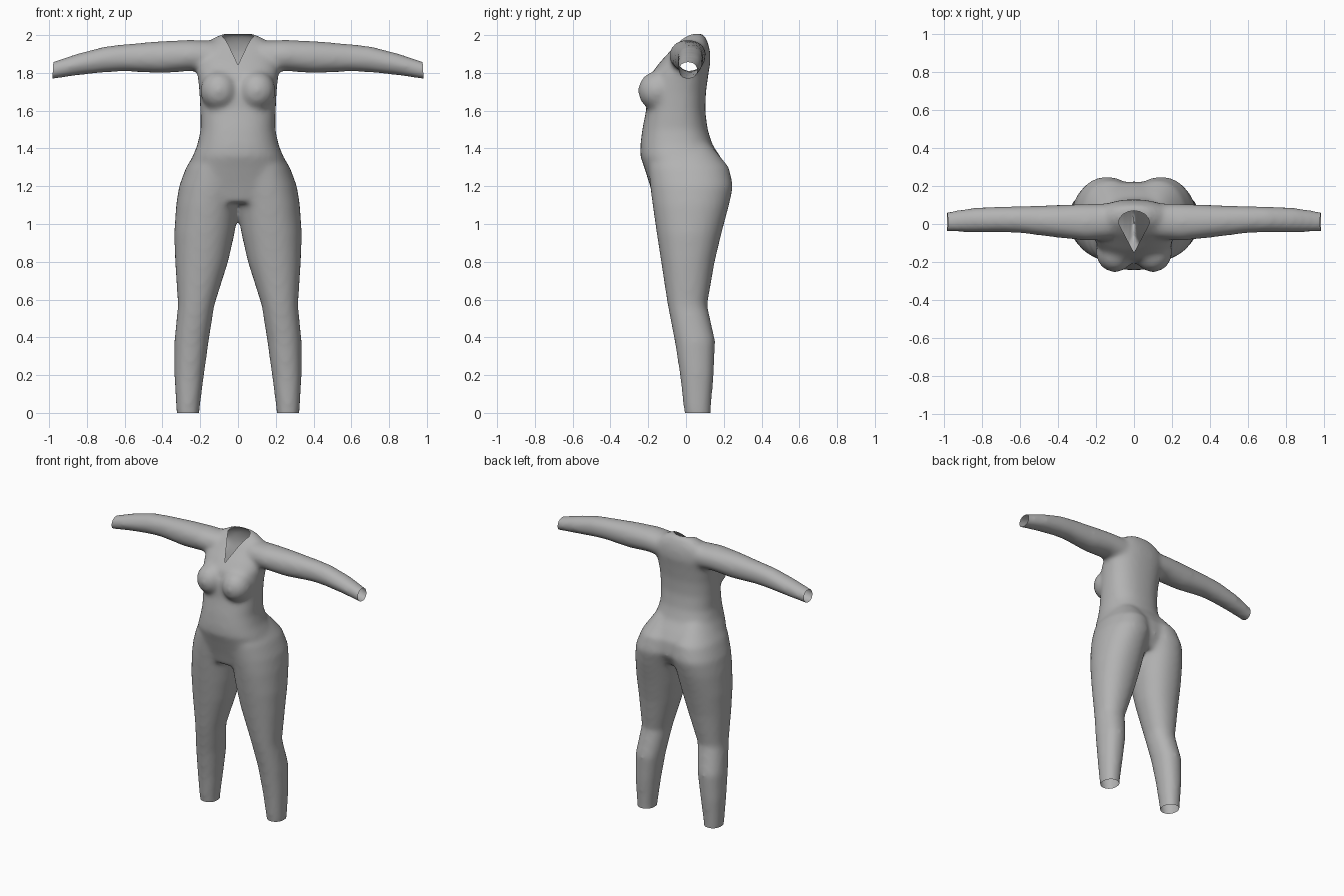
import bpy, bmesh, math
from mathutils import Vector, Matrix

cube = bpy.data.objects.get("Cube")
if cube:
    bpy.data.objects.remove(cube)

fabric = bpy.data.materials.new("grey fabric")
fabric.use_nodes = True
grey = (0.45, 0.45, 0.45, 1)
fabric.diffuse_color = grey
fabric.node_tree.nodes["Principled BSDF"].inputs["Base Color"].default_value = grey

SIDES = 32


def oval(a0, a1, b0, b1, power):
    """Rounded outline filling the box a0..a1 by b0..b1."""
    pts = []
    for i in range(SIDES):
        t = math.tau * i / SIDES
        c, s = math.cos(t), math.sin(t)
        c = math.copysign(abs(c) ** power, c)
        s = math.copysign(abs(s) ** power, s)
        pts.append(((a0 + a1) / 2 + c * (a1 - a0) / 2, (b0 + b1) / 2 + s * (b1 - b0) / 2))
    return pts


def loft(bm, rings):
    """Closed tube through a list of rings of points."""
    rows = [[bm.verts.new(p) for p in ring] for ring in rings]
    faces = [bm.faces.new(rows[0]), bm.faces.new(rows[-1])]
    for low, high in zip(rows, rows[1:]):
        for i in range(SIDES):
            j = (i + 1) % SIDES
            faces.append(bm.faces.new((low[i], low[j], high[j], high[i])))
    bmesh.ops.recalc_face_normals(bm, faces=faces)


# Torso: height, half width, front, back
torso = [
    (1.11, .20, -.165, .17), (1.2, .28, -.19, .225), (1.3, .262, -.222, .215),
    (1.36, .24, -.243, .18), (1.42, .215, -.242, .14), (1.5, .198, -.232, .115),
    (1.6, .20, -.212, .102), (1.7, .205, -.205, .106), (1.8, .215, -.182, .12),
    (1.86, .215, -.135, .13), (1.91, .20, -.09, .128), (1.95, .18, -.055, .12),
    (1.985, .13, -.02, .105), (2.008, .08, .01, .09),
]
# Leg: height, inner edge, outer edge, front, back
leg = [
    (-.05, .207, .32, 0, .128), (.02, .203, .327, -.012, .132), (.2, .18, .337, -.032, .147),
    (.38, .155, .337, -.06, .155), (.57, .125, .318, -.097, .112), (.8, .052, .333, -.132, .152),
    (.95, .018, .338, -.155, .188), (1.1, -.005, .328, -.177, .228), (1.2, -.03, .312, -.19, .25),
    (1.3, -.03, .275, -.2, .228), (1.42, 0, .2, -.18, .13),
]
# Arm: distance out, bottom, top, front, back
arm = [
    (.12, 1.8, 1.97, -.08, .11), (.25, 1.81, 1.975, -.088, .106), (.4, 1.798, 1.969, -.072, .1),
    (.6, 1.808, 1.952, -.047, .094), (.7, 1.803, 1.941, -.043, .092),
    (.85, 1.787, 1.902, -.043, .085), (1.03, 1.76, 1.842, -.041, .055),
]

bm = bmesh.new()
loft(bm, [[(x, y, z) for x, y in oval(-w, w, f, b, .85)] for z, w, f, b in torso])
for side in (1, -1):
    loft(bm, [[(side * x, y, z) for x, y in oval(i, o, f, b, .92)] for z, i, o, f, b in leg])
    loft(bm, [[(side * d, y, z) for y, z in oval(f, b, lo, hi, .95)] for d, lo, hi, f, b in arm])
    # Bust
    place = Matrix.Translation((side * .1, -.15, 1.705)) @ Matrix.Diagonal((.1, .104, .105, 1))
    bmesh.ops.create_uvsphere(bm, u_segments=24, v_segments=16, radius=1, matrix=place)

mesh = bpy.data.meshes.new("bodysuit")
bm.to_mesh(mesh)
bm.free()
suit = bpy.data.objects.new("bodysuit", mesh)
bpy.context.collection.objects.link(suit)

# Blend the parts into one skin
blend = suit.modifiers.new("blend", 'REMESH')
blend.mode = 'VOXEL'
blend.voxel_size = .014
soften = suit.modifiers.new("soften", 'SMOOTH')
soften.factor = .5
soften.iterations = 14
skin = bpy.data.meshes.new_from_object(suit.evaluated_get(bpy.context.evaluated_depsgraph_get()))
suit.modifiers.clear()

bm = bmesh.new()
bm.from_mesh(skin)


def trim(point, normal):
    """Cut the skin open, removing what lies past the plane."""
    bmesh.ops.bisect_plane(bm, geom=bm.verts[:] + bm.edges[:] + bm.faces[:],
                           plane_co=point, plane_no=normal, clear_outer=True)


# Open hems and cuffs
trim((0, 0, 0), (0, 0, -1))
for side in (1, -1):
    trim((side * .98, 0, 1.815), (side, 0, .06))

# Open neck: a teardrop seen from above, pointed at the front
outline = [Vector((0, -.15))]
for i in range(9):
    t = math.pi * i / 8
    outline.append(Vector((.082 * math.cos(t), .005 + .065 * math.sin(t))))
walls = []
for a, b in zip(outline, outline[1:] + outline[:1]):
    walls.append((a, Vector((b.y - a.y, a.x - b.x)).normalized()))
for a, n in walls:
    near = [f for f in bm.faces if f.calc_center_median().z > 1.78 and abs(f.calc_center_median().x) < .13]
    geom = {e for f in near for e in f.edges} | {v for f in near for v in f.verts} | set(near)
    bmesh.ops.bisect_plane(bm, geom=list(geom), plane_co=a.to_3d(), plane_no=n.to_3d())
hole = []
for f in bm.faces:
    c = f.calc_center_median()
    if c.z > 1.8 and all((c.xy - a).dot(n) < 0 for a, n in walls):
        hole.append(f)
bmesh.ops.delete(bm, geom=hole, context='FACES')

bm.to_mesh(skin)
bm.free()
suit.data = skin
skin.materials.clear()
skin.materials.append(fabric)

bpy.context.view_layer.objects.active = suit
suit.select_set(True)
bpy.ops.object.shade_smooth_by_angle(angle=math.radians(50))
